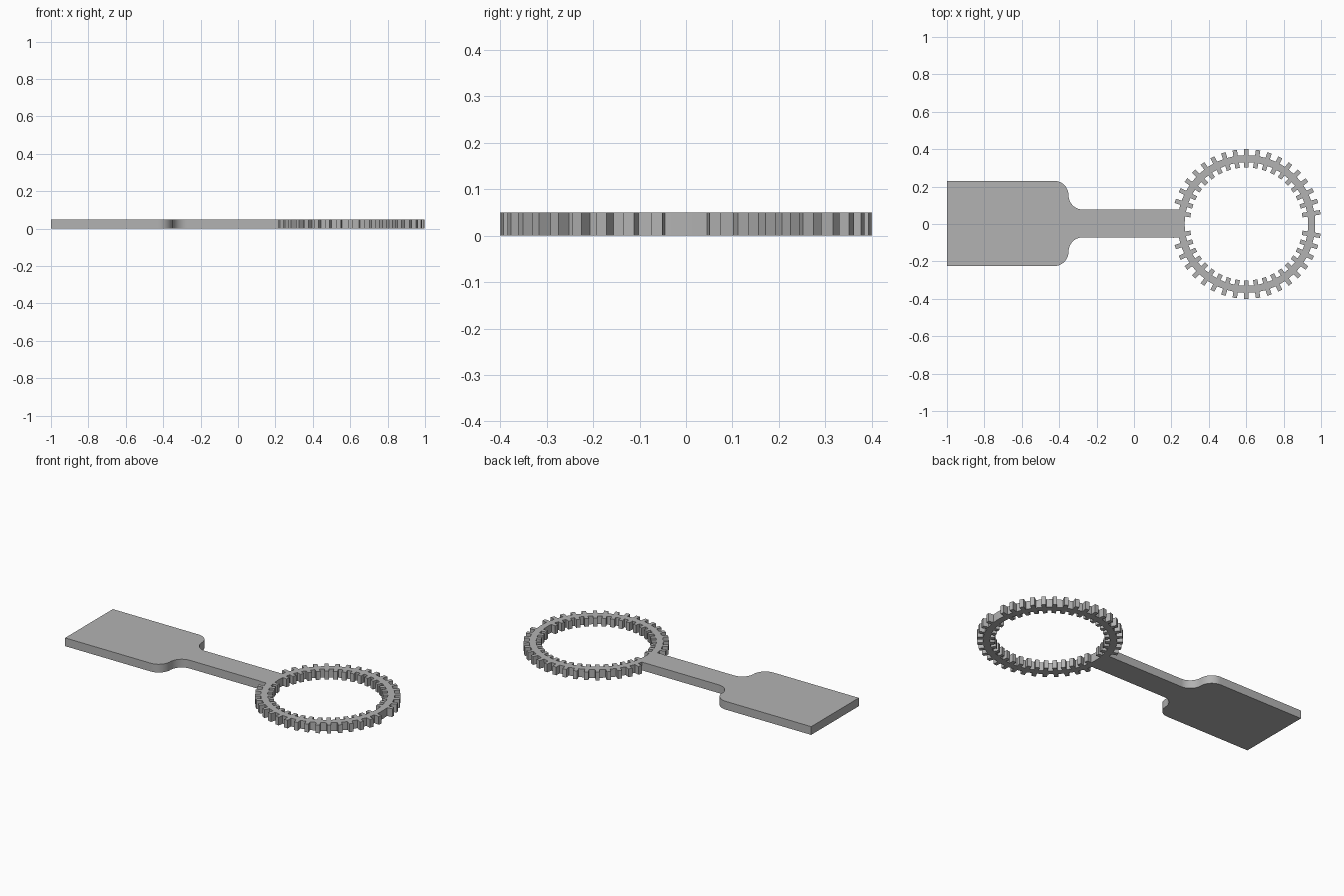
import bpy, bmesh
from math import pi, sin, cos, asin, sqrt

if "Cube" in bpy.data.objects:
    bpy.data.objects.remove(bpy.data.objects["Cube"])

THICK = 0.05
RING_X = 0.601
TEETH = 40
TIP_IN, ROOT_IN, ROOT_OUT, TIP_OUT = 0.302, 0.33, 0.368, 0.4
HALF_TOOTH = 0.012

GREY = (0.45, 0.45, 0.45, 1)
mat = bpy.data.materials.new("plain grey")
mat.use_nodes = True
mat.diffuse_color = GREY
mat.node_tree.nodes["Principled BSDF"].inputs["Base Color"].default_value = GREY


def finish(bm, name):
    """Extrude the flat faces to the plate thickness and make an object."""
    bmesh.ops.remove_doubles(bm, verts=bm.verts[:], dist=1e-5)
    ext = bmesh.ops.extrude_face_region(bm, geom=bm.faces[:])
    top = [v for v in ext["geom"] if isinstance(v, bmesh.types.BMVert)]
    bmesh.ops.translate(bm, verts=top, vec=(0, 0, THICK))
    bmesh.ops.recalc_face_normals(bm, faces=bm.faces[:])
    mesh = bpy.data.meshes.new(name)
    bm.to_mesh(mesh)
    bm.free()
    mesh.materials.append(mat)
    ob = bpy.data.objects.new(name, mesh)
    bpy.context.collection.objects.link(ob)
    bpy.ops.object.select_all(action="DESELECT")
    ob.select_set(True)
    bpy.context.view_layer.objects.active = ob
    bpy.ops.object.shade_smooth_by_angle(angle=pi / 7)


def face(bm, points):
    bm.faces.new([bm.verts.new((x, y, 0)) for x, y in points])


# Toothed ring: band segments with straight-sided teeth inside and outside
def ring_point(i, radius, side):
    a = 2 * pi * i / TEETH
    u, v = sqrt(radius ** 2 - HALF_TOOTH ** 2), side * HALF_TOOTH
    return RING_X + u * cos(a) - v * sin(a), u * sin(a) + v * cos(a)


def band(bm, r0, r1, start, end):
    face(bm, [ring_point(*start[:1], r0, start[1]), ring_point(*start[:1], r1, start[1]),
              ring_point(*end[:1], r1, end[1]), ring_point(*end[:1], r0, end[1])])


bm = bmesh.new()
for i in range(TEETH):
    left, right = (i, -1), (i, 1)
    band(bm, ROOT_IN, ROOT_OUT, left, right)
    band(bm, ROOT_IN, ROOT_OUT, right, (i + 1, -1))
    if i % (TEETH // 2):            # no tooth on the long axis
        band(bm, TIP_IN, ROOT_IN, left, right)
        band(bm, ROOT_OUT, TIP_OUT, left, right)
finish(bm, "toothed_ring")

# Handle: wide paddle, S-shaped shoulders and a narrow neck ending in the ring
WIDE, NECK, SHOULDER_X, STEPS = 0.228, 0.074, -0.35, 12
r = (WIDE - NECK) / 2
upper = [(-1, WIDE)]
for k in range(STEPS + 1):
    a = pi / 2 * (1 - k / STEPS)
    upper.append((SHOULDER_X - r + r * cos(a), WIDE - r + r * sin(a)))
for k in range(1, STEPS + 1):
    a = pi + pi / 2 * k / STEPS
    upper.append((SHOULDER_X + r + r * cos(a), NECK + r + r * sin(a)))
end_r = ROOT_OUT - 0.005
for k in range(5):
    a = asin(NECK / end_r) * (1 - k / 5)
    upper.append((RING_X - end_r * cos(a), end_r * sin(a)))
outline = upper + [(RING_X - end_r, 0)] + [(x, -y) for x, y in reversed(upper)]
bm = bmesh.new()
face(bm, [(x, y + 0.003) for x, y in outline])
finish(bm, "paddle_handle")
